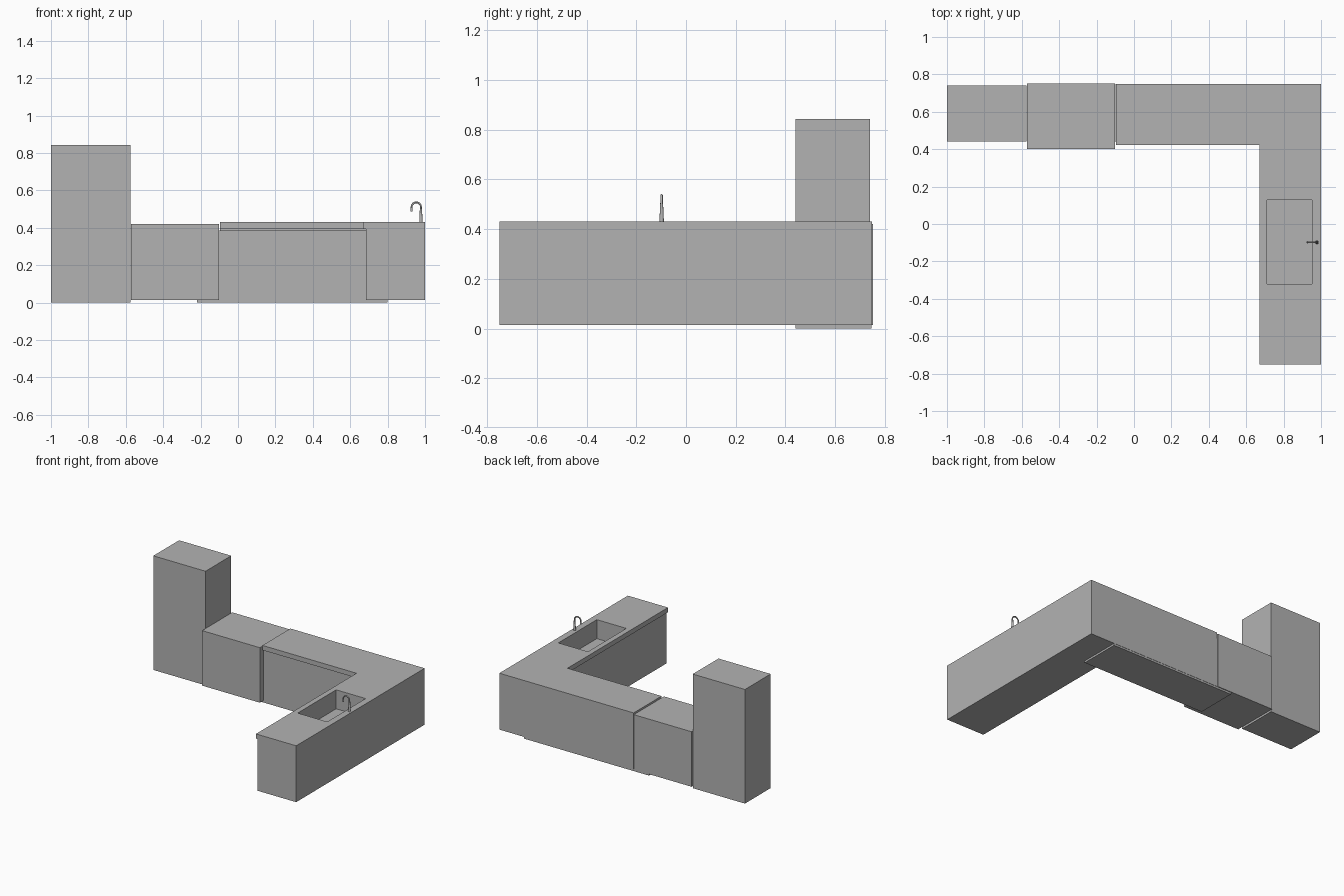
import bpy, bmesh, math

if "Cube" in bpy.data.objects:
    bpy.data.objects.remove(bpy.data.objects["Cube"])

grey = bpy.data.materials.new("plain grey")
grey.diffuse_color = (0.45, 0.45, 0.45, 1)
grey.use_nodes = True
grey.node_tree.nodes["Principled BSDF"].inputs["Base Color"].default_value = grey.diffuse_color


def prism(name, outline, z0, z1):
    """Extrude a counter-clockwise outline from z0 to z1."""
    bm = bmesh.new()
    face = bm.faces.new([bm.verts.new((x, y, z0)) for x, y in outline])
    ext = bmesh.ops.extrude_face_region(bm, geom=[face], use_keep_orig=True)
    for v in ext["geom"]:
        if isinstance(v, bmesh.types.BMVert):
            v.co.z = z1
    bmesh.ops.recalc_face_normals(bm, faces=bm.faces)
    me = bpy.data.meshes.new(name)
    bm.to_mesh(me)
    bm.free()
    me.materials.append(grey)
    ob = bpy.data.objects.new(name, me)
    bpy.context.collection.objects.link(ob)
    return ob


def box(name, x0, x1, y0, y1, z0, z1):
    return prism(name, [(x0, y0), (x1, y0), (x1, y1), (x0, y1)], z0, z1)


def l_shape(x_left, x_inner, y_inner):
    return [(x_left, y_inner), (x_inner, y_inner), (x_inner, -0.75),
            (1, -0.75), (1, 0.748), (x_left, 0.748)]


# Tall cabinet and oven unit
box("tall_cabinet", -1, -0.574, 0.441, 0.741, 0, 0.842)
box("oven_unit", -0.573, -0.101, 0.40, 0.752, 0.014, 0.42)

# Low cabinet under the back counter, standing on the floor
box("back_cabinet", -0.22, 0.80, 0.441, 0.746, 0, 0.385)

# L-shaped cabinet body and overhanging worktop
body = prism("cabinet_body", l_shape(-0.096, 0.685, 0.45), 0.014, 0.395)
top = prism("worktop", l_shape(-0.096, 0.672, 0.422), 0.395, 0.43)

# Sink recess
cutter = box("sink_cutter", 0.711, 0.952, -0.32, 0.129, 0.29, 0.5)
cutter.hide_render = True
cutter.hide_viewport = True
cutter.display_type = 'WIRE'
for ob in (body, top):
    mod = ob.modifiers.new("sink_hole", 'BOOLEAN')
    mod.operation = 'DIFFERENCE'
    mod.solver = 'EXACT'
    mod.object = cutter


def cone(name, x, y, z0, z1, r0, r1):
    bpy.ops.mesh.primitive_cone_add(vertices=20, radius1=r0, radius2=r1,
                                    depth=z1 - z0, location=(x, y, (z0 + z1) / 2))
    ob = bpy.context.object
    ob.name = name
    ob.data.materials.append(grey)
    bpy.ops.object.shade_smooth_by_angle()


# Tap: tapered body, hooked spout and nozzle
TX, TY, R, ZC = 0.978, -0.098, 0.025, 0.511
cone("tap_body", TX, TY, 0.43, 0.50, 0.009, 0.006)
cone("tap_nozzle", TX - 2 * R, TY, 0.487, 0.505, 0.006, 0.006)
path = [(TX, 0.49)]
path += [(TX - R + R * math.cos(a), ZC + R * math.sin(a))
         for a in (math.pi * i / 14 for i in range(15))]
path += [(TX - 2 * R, 0.49)]
cu = bpy.data.curves.new("tap_spout", 'CURVE')
cu.dimensions = '3D'
cu.bevel_depth = 0.0048
cu.bevel_resolution = 3
cu.use_fill_caps = True
sp = cu.splines.new('POLY')
sp.points.add(len(path) - 1)
for p, (x, z) in zip(sp.points, path):
    p.co = (x, TY, z, 1)
cu.materials.append(grey)
bpy.context.collection.objects.link(bpy.data.objects.new("tap_spout", cu))
